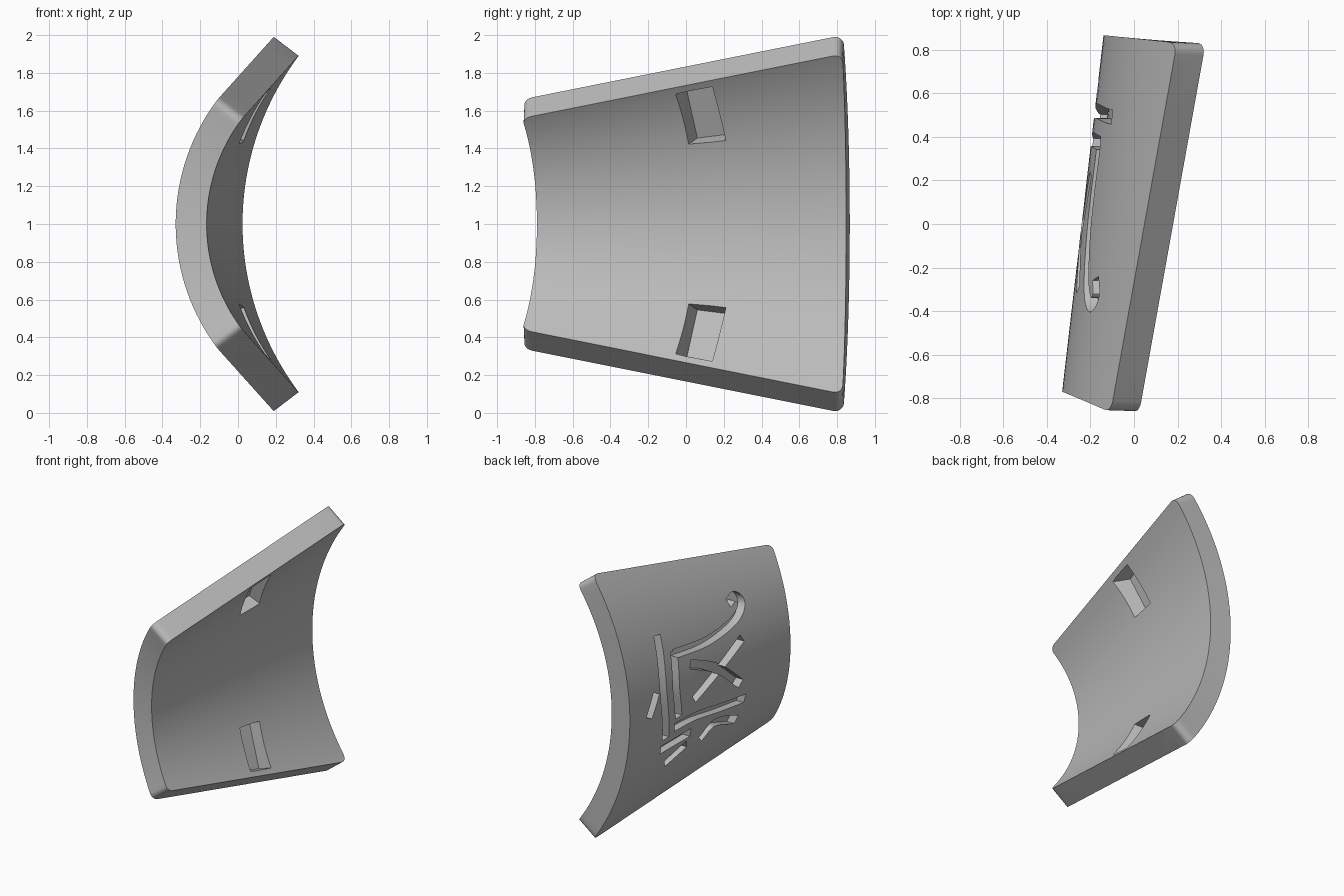
import bpy, bmesh, math
from mathutils import Vector

if "Cube" in bpy.data.objects:
    bpy.data.objects.remove(bpy.data.objects["Cube"], do_unlink=True)

HALF_ANGLE = math.radians(37.3)
THICK = 0.165
CORNER = 0.05

grey = bpy.data.materials.new("plain grey")
grey.use_nodes = True
grey.diffuse_color = (0.5, 0.5, 0.5, 1)
grey.node_tree.nodes["Principled BSDF"].inputs["Base Color"].default_value = (0.5, 0.5, 0.5, 1)


def mix(a, b, u):
    return a + (b - a) * u


# Convex face of the tapered shell: u runs along it, s from edge to edge (-1..1)
def outer(u, s):
    r, t = mix(1.09, 1.65, u), s * HALF_ANGLE
    y = mix(-0.77 - 0.095 * s * s, 0.867 - 0.035 * s * s, u)
    return Vector((mix(-0.33, -0.14, u) + r * (1 - math.cos(t)), y, 1 + r * math.sin(t)))


def inner(u, s):
    e = 0.001
    du = outer(u + e, s) - outer(u - e, s)
    ds = outer(u, s + e) - outer(u, s - e)
    n = du.cross(ds).normalized()
    return outer(u, s) + n * math.copysign(THICK, n.x)


# Depth of the convex face at a given y, z
def outer_x(y, z):
    u = 0.5
    for _ in range(8):
        s = math.asin((z - 1) / mix(1.09, 1.65, u)) / HALF_ANGLE
        a, b = -0.77 - 0.095 * s * s, 0.867 - 0.035 * s * s
        u = (y - a) / (b - a)
    return outer(u, s).x


# Closed skin over a list of equal vertex rings, facing outwards
def loft(name, rings):
    bm = bmesh.new()
    rows = [[bm.verts.new(p) for p in ring] for ring in rings]
    n = len(rows[0])
    for a, b in zip(rows, rows[1:]):
        for i in range(n):
            j = (i + 1) % n
            bm.faces.new((a[i], a[j], b[j], b[i]))
    bm.faces.new(rows[0][::-1])
    bm.faces.new(rows[-1])
    if bm.calc_volume(signed=True) < 0:
        bmesh.ops.reverse_faces(bm, faces=bm.faces[:])
    bm.normal_update()
    mesh = bpy.data.meshes.new(name)
    bm.to_mesh(mesh)
    bm.free()
    mesh.materials.append(grey)
    ob = bpy.data.objects.new(name, mesh)
    bpy.context.scene.collection.objects.link(ob)
    return ob


# Shell: cross rings along the arc, shortened near the edges to round the corners
edge = [1 - 0.06 * (1 - math.cos(k * math.pi / 12)) for k in range(7)]
middle = [mix(-0.9, 0.9, i / 36) for i in range(37)]
steps = [-e for e in edge] + middle + edge[::-1]
rings = []
for s in steps:
    d = min(CORNER, (1 - abs(s)) / 0.06 * CORNER)
    cut = (CORNER - math.sqrt(max(0, CORNER ** 2 - (CORNER - d) ** 2))) / 1.65
    us = [mix(cut, 1 - cut, i / 16) for i in range(17)]
    rings.append([outer(u, s) for u in us] + [inner(u, s) for u in reversed(us)])
shell = loft("curved_shell", rings)


# Subtract a cutter; a cut that would destroy the shell is skipped
def carve(cutter):
    cutter.hide_render = True
    mod = shell.modifiers.new("carve", "BOOLEAN")
    mod.operation = "DIFFERENCE"
    mod.solver = "EXACT"
    mod.use_self = True
    mod.object = cutter
    bpy.context.view_layer.update()
    graph = bpy.context.evaluated_depsgraph_get()
    result = bpy.data.meshes.new_from_object(shell.evaluated_get(graph))
    shell.modifiers.remove(mod)
    if len(result.polygons) > len(shell.data.polygons) / 2:
        shell.data = result
    bpy.data.objects.remove(cutter, do_unlink=True)


# Smooth path through a few points
def smooth(points, n=6):
    p = [Vector(q) for q in points]
    p = [2 * p[0] - p[1]] + p + [2 * p[-1] - p[-2]]
    out = []
    for a, b, c, d in zip(p, p[1:], p[2:], p[3:]):
        for i in range(n):
            t = i / n
            out.append(b + (c - a) * t / 2 + (2 * a - 5 * b + 4 * c - d) * t * t / 2
                       + (3 * b - a - 3 * c + d) * t ** 3 / 2)
    return out + [p[-2]]


# Groove: ribbon along a y, z path, sunk into the convex face
def groove(points, width=0.065, depth=0.06):
    path = smooth(points)
    rings = []
    for i, p in enumerate(path):
        d = (path[min(i + 1, len(path) - 1)] - path[max(i - 1, 0)]).normalized()
        side = Vector((-d.y, d.x)) * width / 2
        l, r = p + side, p - side
        xl, xr = outer_x(*l), outer_x(*r)
        rings.append([(xl - 0.05, *l), (xl + depth, *l), (xr + depth, *r), (xr - 0.05, *r)])
    carve(loft("groove_cutter", rings))


for stroke in (
    [(.49, 1.49), (.52, 1.10), (.47, .72)],
    [(.59, 1.11), (.67, .95)],
    [(.37, 1.34), (.39, 1.08), (.36, .85)],
    [(.38, 1.32), (.03, 1.30), (-.26, 1.35), (-.37, 1.43), (-.33, 1.49), (-.25, 1.47)],
    [(.39, .78), (.17, .79), (-.10, .76), (-.34, .74)],
    [(.50, .64), (.20, .67)],
    [(.06, .56), (-.06, .65), (-.31, .58)],
    [(.40, .49), (.21, .58)],
    [(.23, 1.20), (-.03, 1.08), (-.27, .88)],
    [(-.30, 1.21), (.21, .93)],
):
    groove(stroke)

# Two mirrored pockets in the hollow face, each with a sloping front wall
outline = [(-.05, 1.69), (.14, 1.73), (.21, 1.44), (.01, 1.42)]
for mirror in (False, True):
    rings = []
    for k in (-0.6, 1):
        ring = []
        for i, (y, z) in enumerate(outline):
            x = outer_x(y, z) + 0.185 - 0.10 * k
            y += (0.05 if i in (0, 3) else 0.01) * k
            z += 0.035 * k
            ring.append((x, y, 2 - z if mirror else z))
        rings.append(ring)
    carve(loft("pocket_cutter", rings))

# Smooth curved faces, crisp edges
bpy.ops.object.select_all(action="DESELECT")
shell.select_set(True)
bpy.context.view_layer.objects.active = shell
bpy.ops.object.shade_smooth_by_angle(angle=math.radians(30))
